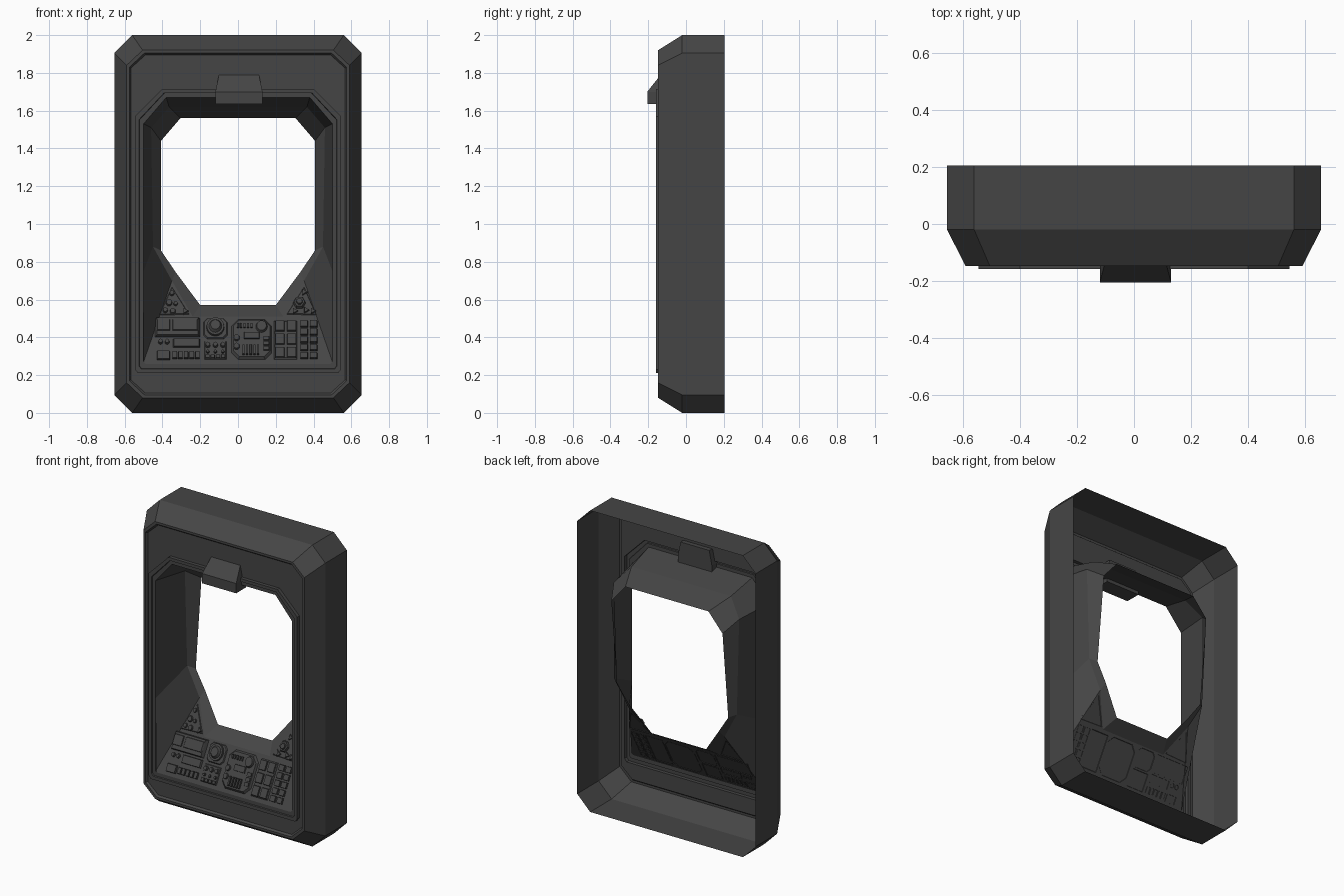
import bpy, bmesh, math
from mathutils import Vector

if "Cube" in bpy.data.objects:
    bpy.data.objects.remove(bpy.data.objects["Cube"])

dark = bpy.data.materials.new("dark_grey")
dark.diffuse_color = (0.06, 0.06, 0.06, 1)
dark.use_nodes = True
dark.node_tree.nodes["Principled BSDF"].inputs["Base Color"].default_value = dark.diffuse_color


def finish(name, bm):
    me = bpy.data.meshes.new(name)
    bm.to_mesh(me)
    bm.free()
    ob = bpy.data.objects.new(name, me)
    me.materials.append(dark)
    bpy.context.collection.objects.link(ob)
    return ob


def ring(half, y):
    """Right-hand half profile (x, z), mirrored; y is one depth or one per point."""
    ys = y if isinstance(y, (list, tuple)) else [y] * len(half)
    right = [Vector((x, d, z)) for (x, z), d in zip(half, ys)]
    return right + [Vector((-p.x, p.y, p.z)) for p in reversed(right)]


def blend(a, b, t):
    return [(p[0] + (q[0] - p[0]) * t, p[1] + (q[1] - p[1]) * t) for p, q in zip(a, b)]


def loft(name, rings):
    bm = bmesh.new()
    vs = [[bm.verts.new(p) for p in r] for r in rings]
    n = len(vs[0])
    for a, b in zip(vs, vs[1:]):
        for i in range(n):
            j = (i + 1) % n
            bm.faces.new((a[i], b[i], b[j], a[j]))
    return finish(name, bm)


# Half profiles from top to bottom
SLOPE, Z0, Y0 = 0.56, 0.26, -0.15


def console_y(z):
    return Y0 + SLOPE * (z - Z0)


outer = [(.56, 2), (.655, 1.905), (.655, 1), (.655, .095), (.56, 0)]
front = [(.505, 1.92), (.59, 1.84), (.59, 1), (.59, .16), (.505, .08)]
lip = [(.495, 1.905), (.575, 1.83), (.575, 1), (.575, .17), (.495, .095)]
panel = [(.49, 1.895), (.567, 1.825), (.567, 1), (.567, .175), (.49, .105)]
trim = [(.40, 1.715), (.545, 1.57), (.545, 1), (.545, .23), (.53, .21)]
mouth = [(.38, 1.67), (.50, 1.53), (.50, .75), (.50, .27), (.49, .26)]
throat = [(.365, 1.62), (.46, 1.51), (.45, .88), (.35, .70), (.24, .51)]
window = [(.305, 1.56), (.408, 1.44), (.408, .86), (.33, .745), (.20, .57)]

# Hollow outer casing with a bevelled front and recessed face
loft("casing", [ring(outer, .205), ring(outer, -.02), ring(front, -.148),
                ring(lip, -.148), ring(panel, -.135), ring(trim, -.135)])

# Stepped trim around the opening
loft("opening_trim", [ring(trim, -.135), ring(trim, -.158),
                      ring(blend(trim, mouth, .45), -.158),
                      ring(blend(trim, mouth, .5), -.15), ring(mouth, -.15)])

# Funnel to the window, including cheeks and sloping console plate
throat_y = [.05, .10, .11, console_y(.70), console_y(.51)]
loft("window_funnel", [ring(mouth, [-.15, -.15, -.15, console_y(.27), -.15]),
                       ring(throat, throat_y),
                       ring(window, [.20, .20, .14, .125, .075])])

# Lamp hood above the window
bm = bmesh.new()
hood = [[(-.12, -.10, 1.635), (.13, -.10, 1.635), (.13, -.205, 1.635), (-.12, -.205, 1.635)],
        [(-.12, -.10, 1.70), (.13, -.10, 1.70), (.13, -.205, 1.70), (-.12, -.205, 1.70)],
        [(-.10, -.10, 1.795), (.11, -.10, 1.795), (.11, -.13, 1.795), (-.10, -.13, 1.795)]]
hv = [[bm.verts.new(p) for p in r] for r in hood]
for a, b in zip(hv, hv[1:]):
    for i in range(4):
        bm.faces.new((a[i], a[(i + 1) % 4], b[(i + 1) % 4], b[i]))
bm.faces.new(hv[0][::-1])
bm.faces.new(hv[-1])
bmesh.ops.recalc_face_normals(bm, faces=bm.faces)
finish("lamp_hood", bm)

# Console details are drawn in front-view (x, z) and raised along the slope normal
NORMAL = Vector((0, -1, SLOPE)).normalized()


def prism(bm, pts, h, base=0, taper=.9):
    cx = sum(p[0] for p in pts) / len(pts)
    cz = sum(p[1] for p in pts) / len(pts)

    def put(k, height):
        out = []
        for x, z in pts:
            x, z = cx + (x - cx) * k, cz + (z - cz) * k
            out.append(bm.verts.new(Vector((x, console_y(z), z)) + NORMAL * height))
        return out
    lo, hi = put(1, base - .003), put(taper, base + h)
    new = [bm.faces.new(hi)]
    for i in range(len(pts)):
        j = (i + 1) % len(pts)
        new.append(bm.faces.new((lo[i], lo[j], hi[j], hi[i])))
    bmesh.ops.recalc_face_normals(bm, faces=new)


def block(bm, x0, x1, z0, z1, h, base=0, cut=0):
    if cut:
        pts = [(x0 + cut, z0), (x1 - cut, z0), (x1, z0 + cut), (x1, z1 - cut),
               (x1 - cut, z1), (x0 + cut, z1), (x0, z1 - cut), (x0, z0 + cut)]
    else:
        pts = [(x0, z0), (x1, z0), (x1, z1), (x0, z1)]
    prism(bm, pts, h, base)


def dial(bm, x, z, r, h, base=0, n=12, taper=.8):
    prism(bm, [(x + r * math.cos(math.tau * i / n), z + r * math.sin(math.tau * i / n))
               for i in range(n)], h, base, taper)


def keys(bm, x0, x1, z0, z1, cols, rows, h, base=0, gap=.2):
    w, d = (x1 - x0) / cols, (z1 - z0) / rows
    for i in range(cols):
        for j in range(rows):
            block(bm, x0 + w * (i + gap / 2), x0 + w * (i + 1 - gap / 2),
                  z0 + d * (j + gap / 2), z0 + d * (j + 1 - gap / 2), h, base)


# Left display with keys
bm = bmesh.new()
block(bm, -.44, -.20, .40, .50, .022)
block(bm, -.43, -.36, .425, .485, .006, .022)
block(bm, -.35, -.21, .425, .485, .006, .022)
block(bm, -.345, -.20, .345, .39, .012)
for x in (-.41, -.375):
    dial(bm, x, .375, .013, .016)
block(bm, -.43, -.36, .28, .325, .014)
keys(bm, -.35, -.20, .28, .325, 5, 1, .016)
finish("left_display", bm)

# Round gauge with knobs
bm = bmesh.new()
block(bm, -.185, -.055, .39, .50, .008, cut=.02)
dial(bm, -.12, .45, .048, .014, .008, 16, .95)
dial(bm, -.12, .45, .036, .016, .022, 16, .7)
block(bm, -.18, -.06, .28, .38, .006)
for x in (-.16, -.12, -.08):
    dial(bm, x, .355, .014, .016, .006)
    dial(bm, x, .32, .009, .012, .006, 8)
keys(bm, -.175, -.065, .282, .305, 4, 1, .008, .006)
finish("round_gauge", bm)

# Centre instrument panel
bm = bmesh.new()
block(bm, -.035, .18, .28, .495, .014, cut=.035)
keys(bm, -.01, .08, .435, .475, 5, 1, .008, .014, .4)
dial(bm, .125, .45, .032, .014, .014, 16)
for z in (.345, .39):
    dial(bm, -.008, z, .018, .012, .014)
block(bm, .03, .115, .385, .42, .008, .014)
keys(bm, .02, .115, .28, .37, 5, 1, .014, .014, .4)
keys(bm, .13, .17, .32, .40, 1, 3, .008, .014)
finish("centre_panel", bm)

# Right-hand keypads
bm = bmesh.new()
block(bm, .19, .315, .28, .49, .008)
keys(bm, .19, .315, .28, .49, 2, 3, .01, .008)
keys(bm, .325, .425, .28, .49, 2, 5, .014)
finish("keypads", bm)

# Triangular wings with small controls
bm = bmesh.new()
for s in (-1, 1):
    prism(bm, [(s * .42, .515), (s * .255, .52), (s * .35, .67)], .005)
for x, z, r in ((-.35, .63, .014), (-.365, .58, .018), (-.33, .575, .012), (-.385, .54, .014), (-.345, .535, .016)):
    dial(bm, x, z, r, .012, .005)
dial(bm, .325, .58, .035, .016, .005, 6)
dial(bm, .325, .58, .018, .01, .021, 12)
for x, z in ((-.28, .535), (.36, .54), (.395, .535), (.35, .635), (.30, .535)):
    dial(bm, x, z, .02, .01, .005, 3)
finish("wing_controls", bm)
